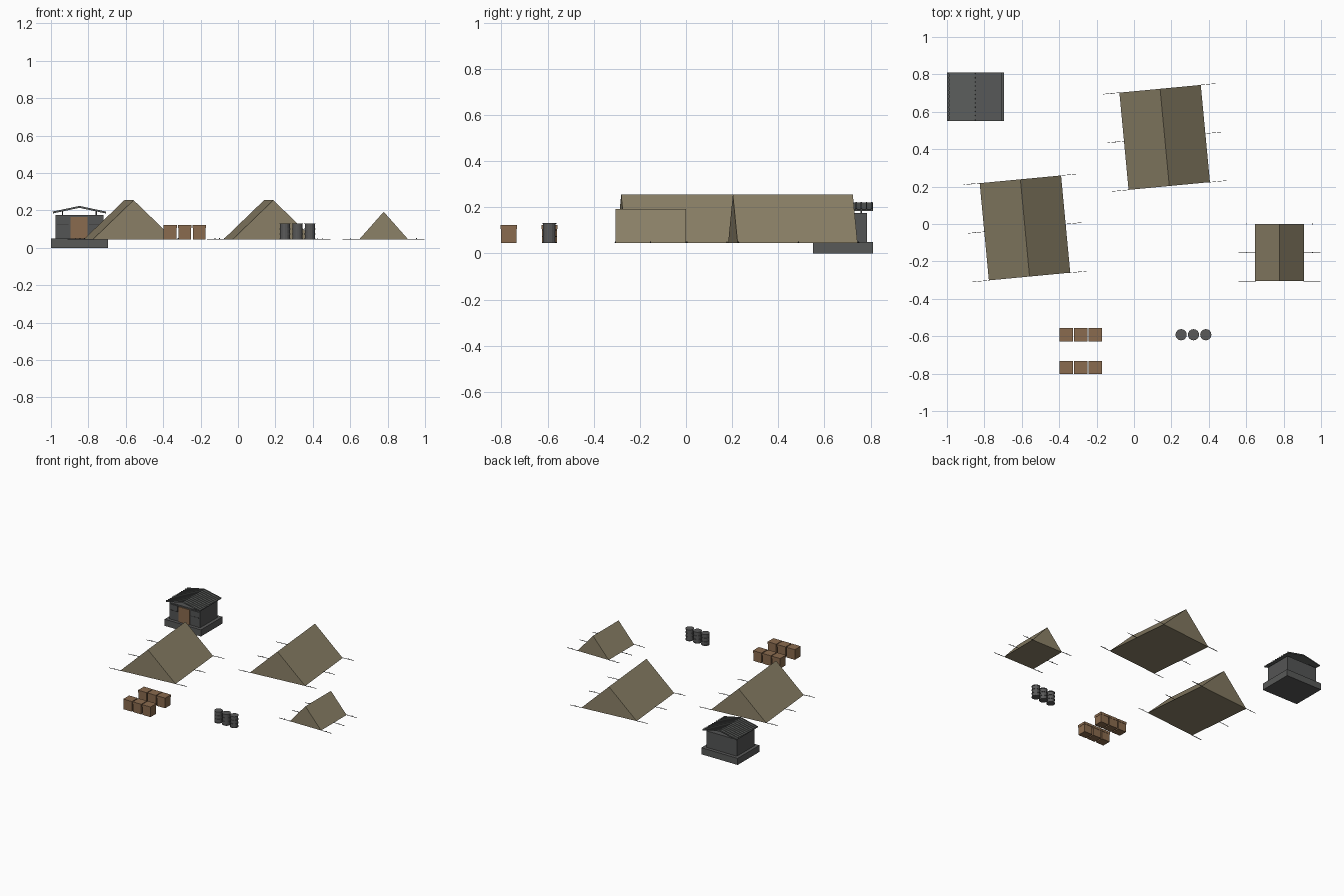
import bpy, bmesh
from math import radians, atan2, hypot
from mathutils import Matrix, Vector

if "Cube" in bpy.data.objects:
    bpy.data.objects.remove(bpy.data.objects["Cube"], do_unlink=True)


def material(name, r, g, b):
    m = bpy.data.materials.new(name)
    m.use_nodes = True
    m.diffuse_color = (r, g, b, 1)
    m.node_tree.nodes["Principled BSDF"].inputs["Base Color"].default_value = (r, g, b, 1)
    return m


canvas = material("khaki canvas", 0.26, 0.22, 0.137)
wood = material("crate wood", 0.255, 0.147, 0.077)
concrete = material("grey concrete", 0.098, 0.1, 0.098)
wall_grey = material("wall grey", 0.088, 0.09, 0.09)
roof_grey = material("roof grey", 0.105, 0.11, 0.108)
steel = material("drum steel", 0.1, 0.1, 0.1)
dark = material("dark trim", 0.035, 0.035, 0.035)

GROUND = 0.045


def finish(name, bm, mat, matrix=Matrix()):
    bmesh.ops.recalc_face_normals(bm, faces=bm.faces)
    mesh = bpy.data.meshes.new(name)
    bm.to_mesh(mesh)
    bm.free()
    mesh.materials.append(mat)
    ob = bpy.data.objects.new(name, mesh)
    ob.matrix_world = matrix
    bpy.context.collection.objects.link(ob)
    return ob


def add_box(bm, x0, x1, y0, y1, z0, z1, tilt=Matrix()):
    size = Matrix.Diagonal((x1 - x0, y1 - y0, z1 - z0, 1))
    centre = Matrix.Translation(((x0 + x1) / 2, (y0 + y1) / 2, (z0 + z1) / 2))
    bmesh.ops.create_cube(bm, size=1, matrix=tilt @ centre @ size)


def box(name, mat, *bounds):
    bm = bmesh.new()
    add_box(bm, *bounds)
    return finish(name, bm, mat)


def tent(name, x, y, width, length, height, angle):
    place = Matrix.Translation((x, y, GROUND)) @ Matrix.Rotation(radians(angle), 4, "Z")
    # Closed triangular canvas prism
    bm = bmesh.new()
    outline = [(-width / 2, 0), (width / 2, 0), (0, height)]
    face = bm.faces.new([bm.verts.new((px, -length / 2, pz)) for px, pz in outline])
    new = bmesh.ops.extrude_face_region(bm, geom=[face])["geom"]
    verts = [v for v in new if isinstance(v, bmesh.types.BMVert)]
    bmesh.ops.translate(bm, verts=verts, vec=(0, length, 0))
    finish(name, bm, canvas, place)
    # Guy ropes at the corners and the middle of each side, with pegs
    bm = bmesh.new()
    for side in (-1, 1):
        for row in (-1, 0, 1):
            ry = row * length / 2
            near, far = side * (width / 2 - 0.005), side * (width / 2 + 0.088)
            add_box(bm, min(near, far), max(near, far), ry - 0.001, ry + 0.001, 0, 0.003)
            peg = side * (width / 2 + 0.045)
            add_box(bm, peg - 0.002, peg + 0.002, ry - 0.002, ry + 0.002, 0, 0.007)
    finish(name + "_ropes", bm, dark, place)


tent("left_tent", -0.583, -0.021, 0.437, 0.522, 0.21, 5.4)
tent("back_tent", 0.164, 0.463, 0.437, 0.522, 0.21, 5.4)
tent("small_tent", 0.779, -0.153, 0.262, 0.306, 0.148, 0)

# Supply crates in two rows, each with a lid
for row, cy in enumerate((-0.592, -0.768)):
    for col in range(3):
        cx = -0.363 + col * 0.078
        label = f"{row + 1}_{col + 1}"
        box("crate_" + label, wood, cx - 0.034, cx + 0.034, cy - 0.033, cy + 0.033, GROUND, 0.105)
        box("crate_lid_" + label, wood, cx - 0.036, cx + 0.036, cy - 0.035, cy + 0.035, 0.105, 0.123)


def cylinder(bm, r, z0, z1):
    bmesh.ops.create_cone(bm, cap_ends=True, segments=16, radius1=r, radius2=r,
                          depth=z1 - z0, matrix=Matrix.Translation((0, 0, (z0 + z1) / 2)))


# Steel drums with raised hoops
for i in range(3):
    bm = bmesh.new()
    cylinder(bm, 0.027, 0.001, 0.083)
    for z in (0, 0.027, 0.054, 0.082):
        cylinder(bm, 0.03, z, z + 0.004)
    finish(f"drum_{i + 1}", bm, steel, Matrix.Translation((0.252 + i * 0.066, -0.592, GROUND)))

# Hut foundation and walls
MID = -0.848
box("hut_foundation", concrete, -1, -0.696, 0.55, 0.81, 0, 0.05)
box("hut_walls", wall_grey, MID - 0.128, MID + 0.128, 0.575, 0.785, 0.05, 0.175)

# Door, window plates and sills on the front wall
box("hut_door", wood, -0.896, -0.805, 0.569, 0.576, 0.05, 0.165)
for side, x0, x1 in (("right", -0.968, -0.905), ("left", -0.796, -0.728)):
    box(f"hut_{side}_window", wall_grey, x0, x1, 0.57, 0.576, 0.125, 0.167)
    box(f"hut_{side}_sill", dark, x0, x1, 0.569, 0.576, 0.121, 0.125)

# Slim posts holding the raised roof
for sx in (-1, 1):
    for y in (0.6, 0.76):
        x = MID + sx * 0.09
        box("hut_roof_post", dark, x - 0.003, x + 0.003, y - 0.003, y + 0.003, 0.17, 0.2)

# Ribbed roof with two sloping sheets
half, rise = 0.142, 0.03
slope = hypot(half, rise)
for side, name in ((-1, "right"), (1, "left")):
    tilt = (Matrix.Translation((MID, 0, 0.22))
            @ Matrix.Rotation(side * atan2(rise, half), 4, "Y"))
    inner, outer = sorted((0, side * slope))
    bm = bmesh.new()
    add_box(bm, inner, outer, 0.552, 0.81, -0.006, 0, tilt)
    for i in range(12):
        y = 0.554 + i * 0.0225
        add_box(bm, inner, outer, y, y + 0.006, 0, 0.004, tilt)
    finish(f"hut_roof_{name}", bm, roof_grey)
